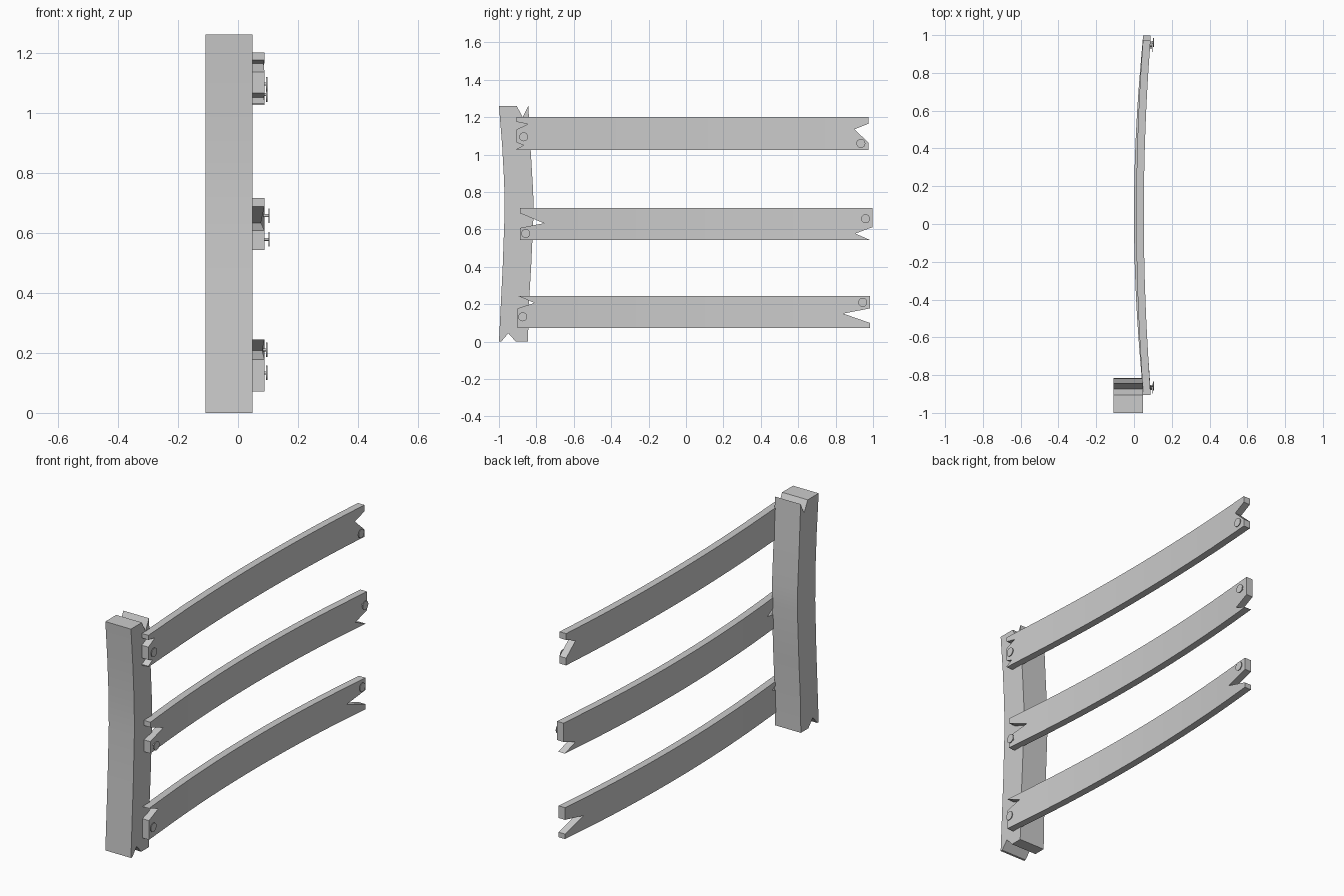
import bpy, bmesh, math
from mathutils import Matrix

if "Cube" in bpy.data.objects:
    bpy.data.objects.remove(bpy.data.objects["Cube"])


def slab(name, outline, x0, x1, cuts=(), bend=None):
    """Extrude a (y, z) outline along x, slice it at the y cuts and bend it."""
    bm = bmesh.new()
    face = bm.faces.new([bm.verts.new((x0, y, z)) for y, z in outline])
    for y in cuts:
        bmesh.ops.bisect_plane(bm, geom=bm.verts[:] + bm.edges[:] + bm.faces[:],
                               plane_co=(0, y, 0), plane_no=(0, 1, 0))
    ext = bmesh.ops.extrude_face_region(bm, geom=bm.faces[:], use_keep_orig=True)
    for v in ext["geom"]:
        if isinstance(v, bmesh.types.BMVert):
            v.co.x = x1
    if bend:
        for v in bm.verts:
            v.co.x += bend(v.co.y)
    bmesh.ops.recalc_face_normals(bm, faces=bm.faces[:])
    return finish(bm, name)


def finish(bm, name):
    mesh = bpy.data.meshes.new(name)
    bm.to_mesh(mesh)
    bm.free()
    obj = bpy.data.objects.new(name, mesh)
    bpy.context.collection.objects.link(obj)
    bpy.ops.object.select_all(action='DESELECT')
    obj.select_set(True)
    bpy.context.view_layer.objects.active = obj
    bpy.ops.object.shade_smooth_by_angle(angle=math.radians(25))
    return obj


def nail(name, y, z, tip):
    """Thin shaft with a flat round head, pointing along +x."""
    bm = bmesh.new()
    for r, a, b in ((0.005, 0.06, tip - 0.002), (0.024, tip - 0.004, tip)):
        m = Matrix.Translation(((a + b) / 2, y, z)) @ Matrix.Rotation(math.pi / 2, 4, 'Y')
        bmesh.ops.create_cone(bm, cap_ends=True, segments=16, radius1=r,
                              radius2=r, depth=b - a, matrix=m)
    finish(bm, name)


# Slightly bowed post with a split in each end
left = [(-1.0, 1.26), (-0.983, 1.05), (-0.972, 0.85), (-0.97, 0.68),
        (-0.98, 0.4), (-0.99, 0.2), (-1.0, 0.0)]
right = [(-0.845, 0.0), (-0.84, 0.2), (-0.828, 0.4), (-0.815, 0.68),
         (-0.817, 0.8), (-0.832, 1.05), (-0.843, 1.26)]
slab("post", left + [(-0.988, 0), (-0.95, 0.045), (-0.91, 0)] + right
     + [(-0.873, 1.2), (-0.905, 1.26)], -0.108, 0.048)

# Rails: left end listed downwards, right end listed upwards
rails = {
    "top_rail": (
        [(-0.905, 1.2), (-0.905, 1.175), (-0.845, 1.163), (-0.905, 1.135),
         (-0.905, 1.065), (-0.868, 1.05), (-0.905, 1.03), (-0.905, 1.025)],
        [(0.975, 1.025), (0.975, 1.065), (0.9, 1.135), (0.975, 1.165), (0.975, 1.2)],
        0.036, 0.098, [(-0.868, 1.095), (0.935, 1.06)]),
    "middle_rail": (
        [(-0.888, 0.715), (-0.888, 0.687), (-0.76, 0.633), (-0.888, 0.608), (-0.888, 0.543)],
        [(0.985, 0.543), (0.905, 0.578), (0.997, 0.612), (0.997, 0.715)],
        0.048, 0.105, [(-0.857, 0.578), (0.96, 0.657)]),
    "bottom_rail": (
        [(-0.9, 0.245), (-0.81, 0.207), (-0.9, 0.178), (-0.9, 0.072)],
        [(0.984, 0.072), (0.984, 0.1), (0.84, 0.15), (0.984, 0.178), (0.984, 0.245)],
        0.048, 0.098, [(-0.873, 0.133), (0.945, 0.21)]),
}
cuts = [-0.7 + 0.1 * i for i in range(16)]
for name, (l_end, r_end, sag, tip, nails) in rails.items():
    bend = lambda y, s=sag: -s * max(0.0, 1 - ((y - 0.05) / 0.93) ** 2)
    slab(name, l_end + r_end, 0.048, 0.088, cuts, bend)
    for side, (y, z) in zip(("left", "right"), nails):
        nail(f"{name}_{side}_nail", y, z, tip)
